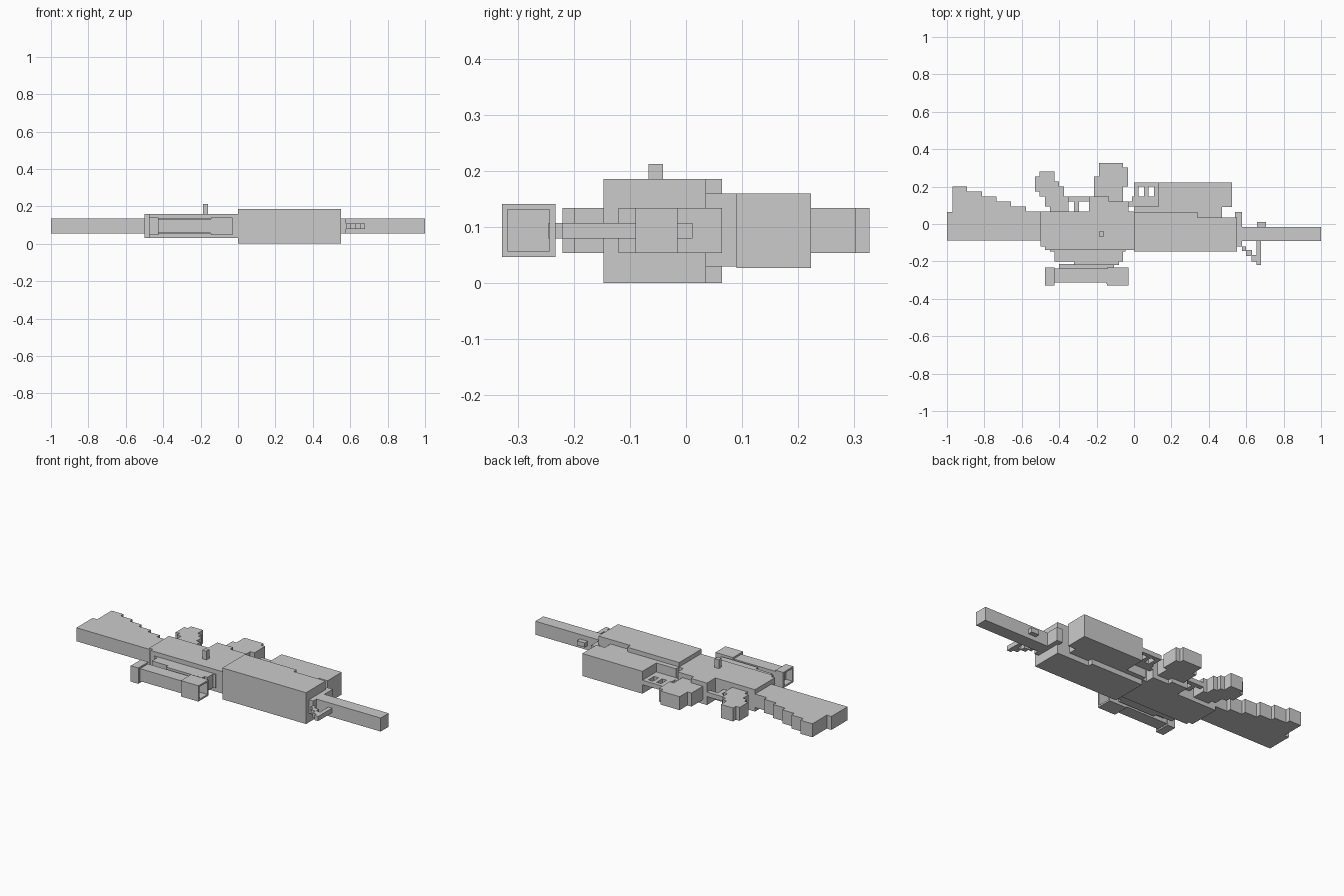
import bpy, bmesh

THICK = (0.03, 0.16)      # receiver layer
MID = (0.054, 0.134)      # stock, barrel, magazine layer
THIN = (0.08, 0.107)      # guards, sights


def plate(name, outline, z):
    """Extrude a top-view outline between two heights."""
    bm = bmesh.new()
    face = bm.faces.new([bm.verts.new((x, y, z[0])) for x, y in outline])
    top = bmesh.ops.extrude_face_region(bm, geom=[face])["geom"]
    for v in top:
        if isinstance(v, bmesh.types.BMVert):
            v.co.z = z[1]
    bmesh.ops.recalc_face_normals(bm, faces=bm.faces)
    me = bpy.data.meshes.new(name)
    bm.to_mesh(me)
    bm.free()
    ob = bpy.data.objects.new(name, me)
    bpy.context.collection.objects.link(ob)
    return ob


def box(name, x0, x1, y0, y1, z):
    return plate(name, [(x0, y0), (x1, y0), (x1, y1), (x0, y1)], z)


def stairs(start, end, heights):
    """Points of an evenly stepped edge running from start to end in x."""
    w = (end - start) / len(heights)
    return [p for i, h in enumerate(heights)
            for p in ((start + i * w, h), (start + (i + 1) * w, h))]


# Stock with stepped lower edge
plate("stock", [(-0.5, -0.087), (-1, -0.087), (-1, 0.065), (-0.97, 0.065)]
      + stairs(-0.97, -0.5, [0.2, 0.173, 0.147, 0.12, 0.093, 0.067]), MID)

# Receiver with magazine well
plate("receiver", [(-0.5, -0.12), (-0.475, -0.12), (-0.475, -0.14), (0, -0.14),
                   (0, 0.067), (-0.03, 0.067), (-0.03, 0.12), (-0.135, 0.12),
                   (-0.135, 0.147), (-0.24, 0.147), (-0.24, 0.067), (-0.5, 0.067)], THICK)
box("charging_handle", -0.187, -0.16, -0.067, -0.041, (0.15, 0.212))

# Pistol grip
plate("grip", [(-0.45, 0.06), (-0.45, 0.093), (-0.477, 0.093), (-0.477, 0.147),
               (-0.505, 0.147), (-0.505, 0.173), (-0.53, 0.173), (-0.53, 0.253),
               (-0.505, 0.253), (-0.505, 0.28), (-0.425, 0.28), (-0.425, 0.227),
               (-0.4, 0.227), (-0.4, 0.2), (-0.375, 0.2), (-0.375, 0.147),
               (-0.35, 0.147), (-0.35, 0.06)], MID)

# Trigger and guard
box("trigger_guard", -0.36, -0.23, 0.12, 0.147, THIN)
box("trigger", -0.32, -0.293, 0.06, 0.125, THIN)

# Magazine
plate("magazine", [(-0.213, 0.14), (-0.213, 0.253), (-0.187, 0.253), (-0.187, 0.327),
                   (-0.06, 0.327), (-0.06, 0.302), (-0.033, 0.302), (-0.033, 0.2),
                   (-0.06, 0.2), (-0.06, 0.11), (-0.187, 0.11), (-0.187, 0.14)], MID)

# Handguard and lower launcher block
plate("handguard", [(0, -0.147), (0.55, -0.147), (0.55, 0.036), (0.34, 0.036),
                    (0.34, 0.064), (0, 0.064)], (0, 0.186))
box("lower_mount", 0, 0.47, 0.03, 0.093, THICK)
box("lower_barrel", 0.13, 0.525, 0.09, 0.223, (0.027, 0.16))

# Lower trigger frame
box("lower_frame_bar", -0.04, 0.14, 0.093, 0.12, THIN)
box("lower_frame_base", 0, 0.14, 0.2, 0.223, THIN)
box("lower_frame_web", -0.01, 0.14, 0.12, 0.147, THIN)
for i, x in enumerate((0, 0.053, 0.107)):
    box(f"lower_frame_post_{i}", x, x + 0.024, 0.11, 0.21, THIN)

# Barrel, collar and sights
box("barrel_collar", 0.54, 0.578, -0.12, 0.064, MID)
box("barrel", 0.57, 1, -0.09, -0.015, MID)
box("barrel_lug", 0.657, 0.707, -0.02, 0.012, THIN)
plate("front_sight", [(0.578, -0.12), (0.6, -0.12), (0.6, -0.14), (0.63, -0.14),
                      (0.63, -0.165), (0.655, -0.165), (0.655, -0.085), (0.68, -0.085),
                      (0.68, -0.22), (0.655, -0.22), (0.655, -0.2), (0.628, -0.2),
                      (0.628, -0.17), (0.598, -0.17), (0.598, -0.145), (0.578, -0.145)], THIN)

# Scope mount
plate("scope_mount", [(-0.45, -0.13), (-0.45, -0.147), (-0.425, -0.147), (-0.425, -0.2),
                      (-0.32, -0.2), (-0.32, -0.22), (-0.08, -0.22), (-0.08, -0.2),
                      (-0.06, -0.2), (-0.06, -0.147), (-0.045, -0.147), (-0.045, -0.13)], MID)
box("scope_rail", -0.4, -0.107, -0.245, -0.215, THIN)

# Scope tube with open square ends
box("scope_tube", -0.43, -0.14, -0.312, -0.238, (0.057, 0.131))
for name, x0, x1 in (("scope_eyepiece", -0.475, -0.425), ("scope_objective", -0.145, -0.03)):
    y0, y1, z0, z1, t = -0.328, -0.233, 0.047, 0.141, 0.01
    box(name + "_bottom", x0, x1, y0, y1, (z0, z0 + t))
    box(name + "_top", x0, x1, y0, y1, (z1 - t, z1))
    box(name + "_outer", x0, x1, y0, y0 + t, (z0 + t, z1 - t))
    box(name + "_inner", x0, x1, y1 - t, y1, (z0 + t, z1 - t))
box("scope_objective_back", -0.146, -0.136, -0.32, -0.24, (0.055, 0.133))
box("scope_eyepiece_back", -0.434, -0.424, -0.32, -0.24, (0.055, 0.133))
